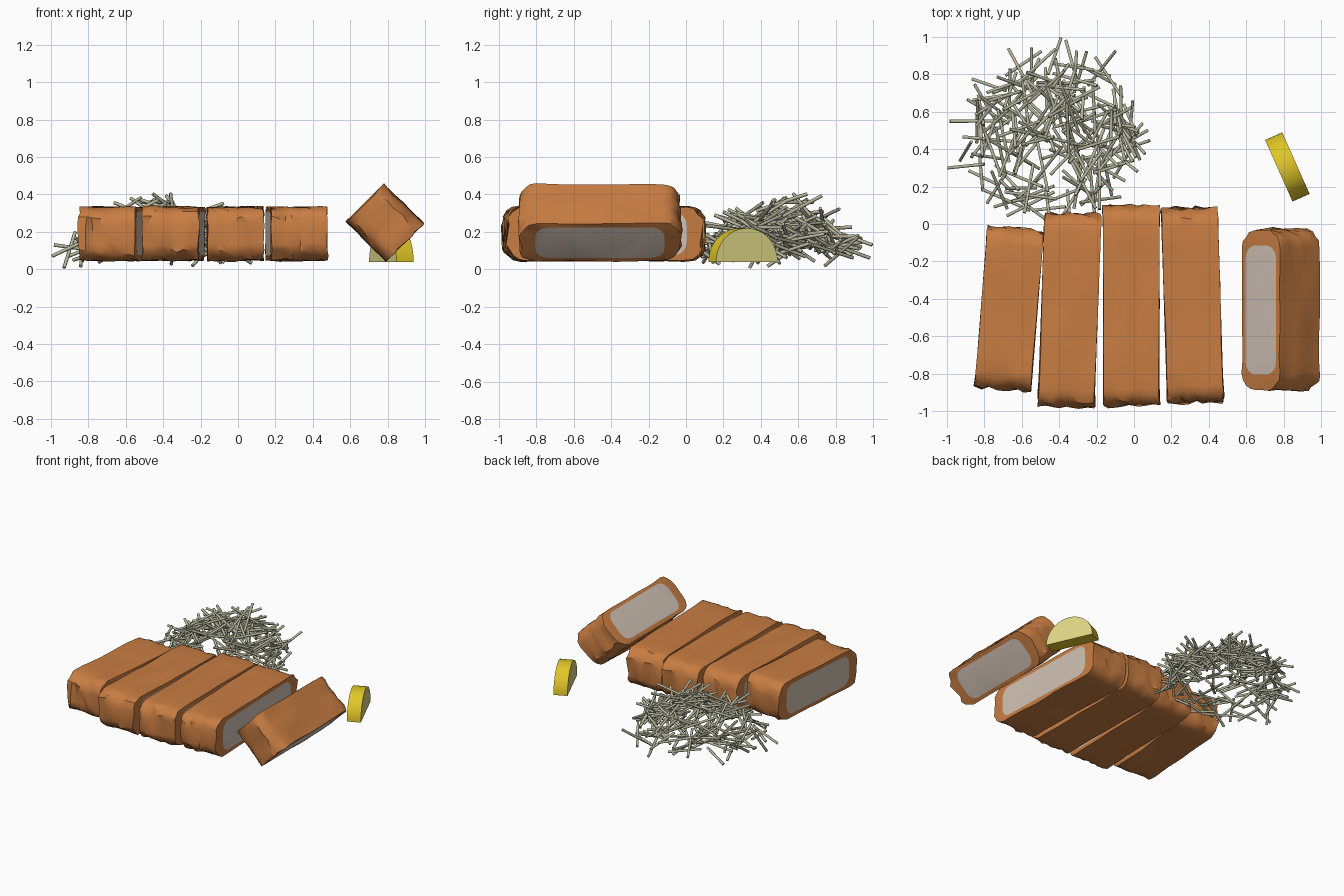
import bpy, bmesh, math, random
from mathutils import Vector, Matrix, noise

if "Cube" in bpy.data.objects:
    bpy.data.objects.remove(bpy.data.objects["Cube"])

random.seed(7)


def material(name, rgb):
    m = bpy.data.materials.new(name)
    m.diffuse_color = (*rgb, 1)
    m.use_nodes = True
    m.node_tree.nodes["Principled BSDF"].inputs["Base Color"].default_value = m.diffuse_color
    return m


CRUST = material("fried crust brown", (0.58, 0.205, 0.055))
MEAT = material("meat pale beige", (0.64, 0.54, 0.46))
CABBAGE = material("cabbage pale green", (0.47, 0.47, 0.34))
PEEL = material("lemon peel yellow", (0.74, 0.56, 0.02))
FLESH = material("lemon flesh pale yellow", (0.74, 0.68, 0.24))


def finish(name, bm, mats, angle=30):
    bmesh.ops.recalc_face_normals(bm, faces=bm.faces[:])
    me = bpy.data.meshes.new(name)
    bm.to_mesh(me)
    bm.free()
    for m in mats:
        me.materials.append(m)
    ob = bpy.data.objects.new(name, me)
    bpy.context.collection.objects.link(ob)
    bpy.context.view_layer.objects.active = ob
    for o in bpy.context.selected_objects:
        o.select_set(False)
    ob.select_set(True)
    bpy.ops.object.shade_smooth_by_angle(angle=math.radians(angle))
    return ob


def rounded_rect(b, h, ry, rz):
    """Outline in y-z: rounded corners plus subdivided long sides."""
    pts = []
    for k, (sy, sz) in enumerate([(1, 1), (-1, 1), (-1, -1), (1, -1)]):
        for i in range(5):
            a = math.radians(90 * k + 22.5 * i)
            pts.append((sy * (b - ry) + ry * math.cos(a), sz * (h - rz) + rz * math.sin(a)))
        if k % 2 == 0:
            for i in range(1, 8):
                t = i / 8
                pts.append((sy * (b - ry) * (1 - 2 * t), sz * h))
    return pts


# Cutlet slices: crumbed crust around, pale meat on both cut faces
def slice_part(name, centre, half_len, rot, seed, hw=0.15, hh=0.143):
    bm = bmesh.new()
    outer = rounded_rect(half_len, hh, 0.09, 0.09)
    inner = rounded_rect(half_len - 0.085, hh - 0.028, 0.07, 0.07)
    rings = []
    steps = 8
    for i in range(steps + 1):
        x = hw * (2 * i / steps - 1)
        ring = []
        for y, z in outer:
            end = max(0, (abs(y) - half_len + 0.14) / 0.14)
            n = noise.noise_vector(Vector((x * 9 + seed * 7.3, y * 4, z * 9)))
            n2 = noise.noise_vector(Vector((x * 25 + seed * 3.1, y * 16, z * 20)))
            d = n * 0.012 + n2 * 0.024 * min(1, end)
            dx = d.x * (0.8 if abs(x) < hw else 0.5)
            ring.append(bm.verts.new((x + dx, y + d.y, z + d.z * 0.8)))
        rings.append(ring)
    n = len(outer)
    for a, b in zip(rings, rings[1:]):
        for i in range(n):
            bm.faces.new((a[i], a[(i + 1) % n], b[(i + 1) % n], b[i]))
    for ring, s in ((rings[0], -1), (rings[-1], 1)):
        cap = [bm.verts.new((s * (hw + 0.002), y, z)) for y, z in inner]
        for i in range(n):
            bm.faces.new((ring[i], ring[(i + 1) % n], cap[(i + 1) % n], cap[i]))
        bm.faces.new(cap).material_index = 1
    ob = finish(name, bm, [CRUST, MEAT], 35)
    ob.location = centre
    ob.rotation_euler = rot
    return ob


R = math.radians
slice_part("cutlet_slice_1", (-0.667, -0.455, 0.19), 0.43, (0, 0, R(-4.5)), 1)
slice_part("cutlet_slice_2", (-0.345, -0.46, 0.19), 0.515, (0, 0, R(-2)), 2)
slice_part("cutlet_slice_3", (-0.015, -0.435, 0.19), 0.535, (0, 0, 0), 3)
slice_part("cutlet_slice_4", (0.312, -0.435, 0.19), 0.52, (0, 0, R(1.8)), 4)
slice_part("cutlet_slice_tilted", (0.785, -0.46, 0.25), 0.43, (0, R(45), 0), 5)

# Shredded cabbage: a loose dome of thin sticks
bm = bmesh.new()


def stick(p, q, r=0.0095):
    d = q - p
    mat = Matrix.Translation((p + q) / 2) @ d.to_track_quat('Z', 'Y').to_matrix().to_4x4()
    bmesh.ops.create_cone(bm, cap_ends=True, segments=6, radius1=r, radius2=r,
                          depth=d.length, matrix=mat)


def inside(p):
    return -0.99 < p.x < 0.1 and -0.03 < p.y < 0.99 and 0.015 < p.z < 0.475


# outermost shreds
stick(Vector((-0.995, 0.30, 0.07)), Vector((-0.80, 0.32, 0.16)))
stick(Vector((-0.39, 0.995, 0.13)), Vector((-0.46, 0.80, 0.20)))
stick(Vector((-0.93, 0.34, 0.008)), Vector((-0.87, 0.44, 0.20)))
count = 0
while count < 190:
    rad = 0.44 * math.sqrt(random.random())
    ang = random.uniform(0, 2 * math.pi)
    top = 0.38 * (1 - 0.72 * (rad / 0.44) ** 2)
    c = Vector((-0.43 + rad * math.cos(ang), 0.48 + rad * math.sin(ang),
                top * random.uniform(0.55, 1.0)))
    yaw = random.uniform(0, 2 * math.pi)
    pitch = random.uniform(-0.65, 0.65)
    d = Vector((math.cos(yaw) * math.cos(pitch), math.sin(yaw) * math.cos(pitch), math.sin(pitch)))
    d *= random.uniform(0.09, 0.15)
    if inside(c - d) and inside(c + d):
        stick(c - d, c + d)
        count += 1
finish("shredded_cabbage", bm, [CABBAGE], 70)

# Lemon wedge: half disc standing on its flat side
bm = bmesh.new()
arc = [(0.18 * math.cos(math.pi * i / 24), 0.18 * math.sin(math.pi * i / 24)) for i in range(25)]
left = [bm.verts.new((-0.05, y, z)) for y, z in arc]
right = [bm.verts.new((0.05, y, z)) for y, z in arc]
for i in range(25):
    j = (i + 1) % 25
    bm.faces.new((left[i], left[j], right[j], right[i]))
for cap in (left, right):
    bm.faces.new(cap).material_index = 1
lemon = finish("lemon_wedge", bm, [PEEL, FLESH])
lemon.location = (0.82, 0.305, 0.04)
lemon.rotation_euler = (0, 0, R(24))
